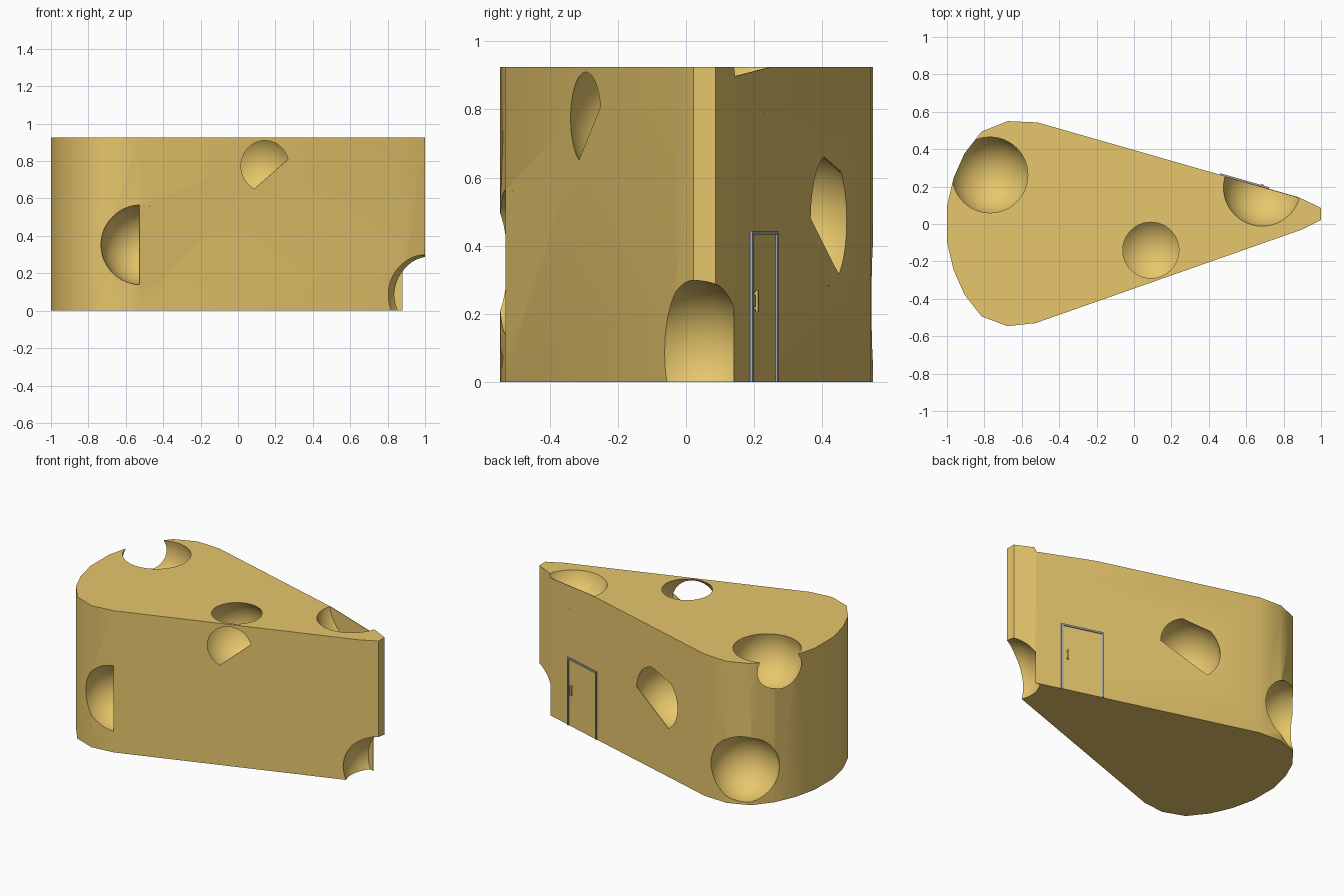
import bpy, bmesh, math
from mathutils import Vector, Matrix

if "Cube" in bpy.data.objects:
    bpy.data.objects.remove(bpy.data.objects["Cube"])

H, R = 0.925, 0.213


def material(name, rgb):
    m = bpy.data.materials.new(name)
    m.diffuse_color = (*rgb, 1)
    m.use_nodes = True
    m.node_tree.nodes["Principled BSDF"].inputs["Base Color"].default_value = m.diffuse_color
    return m


cheese = material("cheese", (0.80, 0.57, 0.15))
metal = material("frame_grey", (0.36, 0.40, 0.48))
brass = material("brass", (0.75, 0.52, 0.16))


def add(name, bm, mat):
    bmesh.ops.recalc_face_normals(bm, faces=bm.faces[:])
    me = bpy.data.meshes.new(name)
    bm.to_mesh(me)
    bm.free()
    me.materials.append(mat)
    ob = bpy.data.objects.new(name, me)
    bpy.context.collection.objects.link(ob)
    return ob


def extrude(bm, face, vec):
    r = bmesh.ops.extrude_face_region(bm, geom=[face])
    bmesh.ops.translate(bm, vec=vec, verts=[v for v in r["geom"] if isinstance(v, bmesh.types.BMVert)])


# Wedge outline, counter-clockwise from above
outline = [(-1, 0.094), (-1, -0.094), (-0.965, -0.245), (-0.906, -0.378), (-0.815, -0.494),
           (-0.676, -0.546), (-0.527, -0.53), (0.897, -0.03), (1, 0.022), (1, 0.086),
           (0.88, 0.143), (-0.516, 0.543), (-0.676, 0.55), (-0.815, 0.494),
           (-0.906, 0.378), (-0.965, 0.245)]
front_wall = (Vector((-0.527, -0.53, 0)), Vector((0.897, -0.03, 0)))
back_wall = (Vector((0.88, 0.143, 0)), Vector((-0.516, 0.543, 0)))

bm = bmesh.new()
extrude(bm, bm.faces.new([bm.verts.new((x, y, 0)) for x, y in outline]), (0, 0, H))
wedge = add("cheese_wedge", bm, cheese)

# Round holes, all the same size
holes = {
    "top_rear": (-0.77, 0.262, 0.86),
    "top_front": (0.09, -0.14, 0.774),
    "top_tip": (0.685, 0.195, 0.975),
    "front_left": (-0.52, -0.53, 0.352),
    "tip_base": (1.0, 0.02, 0.085),
    "back_left": (-0.77, 0.50, 0.23),
    "back_middle": (-0.109, 0.333, 0.475),
}
cutters = []
for name, c in holes.items():
    bm = bmesh.new()
    bmesh.ops.create_uvsphere(bm, u_segments=48, v_segments=24, radius=R,
                              matrix=Matrix.Translation(c) @ Matrix.Rotation(0.05, 4, "X"))
    cutter = add("cutter_" + name, bm, cheese)
    cutter.hide_render = True
    cutters.append(cutter)
    mod = wedge.modifiers.new(name, "BOOLEAN")
    mod.operation, mod.solver, mod.object = "DIFFERENCE", "EXACT", cutter
dg = bpy.context.evaluated_depsgraph_get()
wedge_mesh = bpy.data.meshes.new_from_object(wedge.evaluated_get(dg))
wedge.modifiers.clear()
wedge.data = wedge_mesh
for cutter in cutters:
    bpy.data.objects.remove(cutter)
bpy.context.view_layer.objects.active = wedge
wedge.select_set(True)
bpy.ops.object.shade_smooth_by_angle(angle=math.radians(35))


# Thin wall left over part of a hole; each clip (x1, z1, x2, z2) keeps its left side
def flap(name, hole, wall, clips):
    c = Vector(holes[hole])
    t = (wall[1] - wall[0]).normalized()
    n = Vector((t.y, -t.x, 0))
    d = (wall[0] - c).dot(n)
    r = math.sqrt(R * R - d * d)
    mid = c + n * d
    bm = bmesh.new()
    ring = [mid + t * r * math.cos(a) + Vector((0, 0, r * math.sin(a)))
            for a in (2 * math.pi * i / 64 for i in range(64))]
    bm.faces.new([bm.verts.new(p) for p in ring])
    for x1, z1, x2, z2 in clips:
        bmesh.ops.bisect_plane(bm, geom=bm.verts[:] + bm.edges[:] + bm.faces[:],
                               plane_co=(x1, 0, z1), plane_no=(z1 - z2, 0, x2 - x1),
                               clear_inner=True)
    for f in bm.faces[:]:
        extrude(bm, f, -n * 0.004)
    add(name, bm, cheese)


flap("wall_front_left", "front_left", front_wall, [(-0.527, 1, -0.527, 0)])
flap("wall_front_middle", "top_front", front_wall, [(0.265, 0.807, 0.088, 0.652)])
flap("wall_back_lower", "back_middle", back_wall, [(0.1, 0.48, -0.18, 0.32)])
flap("wall_back_upper", "back_middle", back_wall, [(-0.197, 0.62, -0.04, 0.66)])
flap("wall_tip_base", "tip_base", back_wall, [(0.88, 0, 0.88, 1), (0, 0, 1, 0)])
flap("wall_tip_top", "top_tip", back_wall,
     [(0.88, 0.897, 0.505, H), (0.88, 0, 0.88, 1), (1, H, 0, H)])

# Door on the back wall, built in wall coordinates (x along, y outwards)
t = (back_wall[0] - back_wall[1]).normalized()
door_matrix = Matrix.Translation((0.59, 0.226, 0)) @ Matrix.Rotation(math.atan2(t.y, t.x), 4, "Z")


def box(name, mat, lo, hi):
    lo, hi = Vector(lo), Vector(hi)
    bm = bmesh.new()
    bmesh.ops.create_cube(bm, size=1, matrix=door_matrix @ Matrix.Translation((lo + hi) / 2)
                          @ Matrix.Diagonal((*(hi - lo), 1)))
    add(name, bm, mat)


W, T, D = 0.137, 0.011, 0.008
box("door_panel", cheese, (-W + T, -0.002, 0), (W - T, 0.002, 0.432))
for side, x in (("left", -W), ("right", W - T)):
    box("door_frame_" + side, metal, (x, -0.004, 0), (x + T, D, 0.443))
box("door_frame_top", metal, (-W + T, -0.004, 0.432), (W - T, D, 0.443))

# Handle with two posts
box("door_handle", brass, (0.091, 0.007, 0.205), (0.103, 0.014, 0.27))
for i, z in enumerate((0.212, 0.255)):
    box(f"handle_post_{i}", brass, (0.093, 0, z), (0.101, 0.008, z + 0.008))
